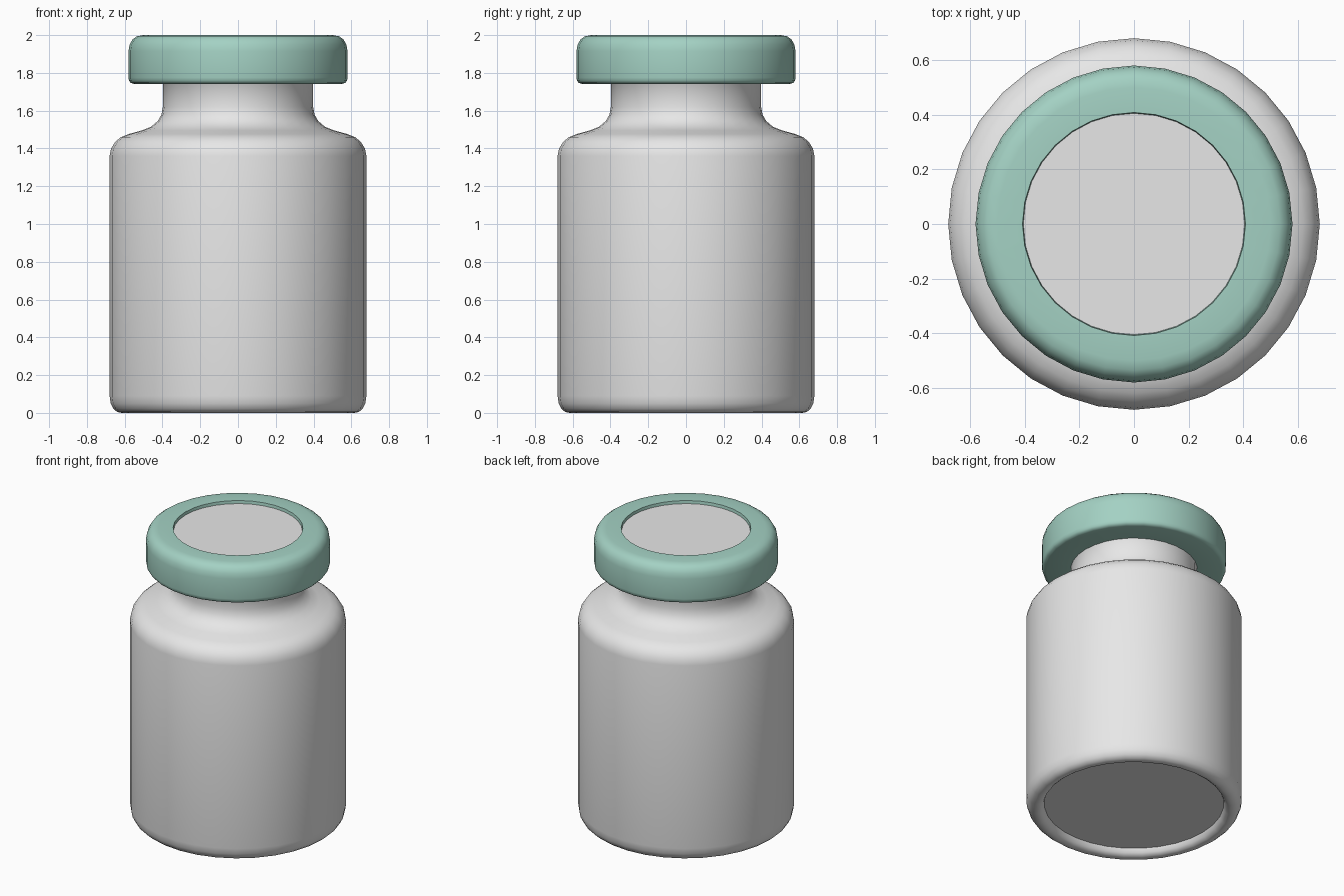
import bpy, bmesh, math

if "Cube" in bpy.data.objects:
    bpy.data.objects.remove(bpy.data.objects["Cube"])

SEGMENTS = 32


def material(name, color):
    m = bpy.data.materials.new(name)
    m.diffuse_color = (*color, 1.0)
    m.use_nodes = True
    m.node_tree.nodes["Principled BSDF"].inputs["Base Color"].default_value = m.diffuse_color
    return m


def lathe(name, profile, mat, closed=False):
    """Revolve an (r, z) profile about z; r = 0 ends become cap fans."""
    bm = bmesh.new()
    rings = []
    for r, z in profile:
        if r == 0:
            rings.append([bm.verts.new((0, 0, z))] * SEGMENTS)
        else:
            rings.append([bm.verts.new((r * math.cos(2 * math.pi * i / SEGMENTS),
                                        r * math.sin(2 * math.pi * i / SEGMENTS), z))
                          for i in range(SEGMENTS)])
    pairs = list(zip(rings, rings[1:]))
    if closed:
        pairs.append((rings[-1], rings[0]))
    for a, b in pairs:
        for i in range(SEGMENTS):
            j = (i + 1) % SEGMENTS
            bm.faces.new(list(dict.fromkeys((a[i], a[j], b[j], b[i]))))
    bmesh.ops.recalc_face_normals(bm, faces=bm.faces)
    mesh = bpy.data.meshes.new(name)
    bm.to_mesh(mesh)
    bm.free()
    mesh.materials.append(mat)
    obj = bpy.data.objects.new(name, mesh)
    bpy.context.collection.objects.link(obj)
    bpy.ops.object.select_all(action='DESELECT')
    obj.select_set(True)
    bpy.context.view_layer.objects.active = obj
    bpy.ops.object.shade_smooth_by_angle(angle=math.radians(40))
    return obj


grey = material("light grey", (0.8, 0.8, 0.8))
green = material("soft green", (0.37, 0.64, 0.55))

# Bottle: recessed base, rounded body, shoulder, neck and stopper face
lathe("bottle", [
    (0, 0.045), (0.565, 0.045), (0.575, 0.018), (0.595, 0.003), (0.615, 0),
    (0.64, 0.005), (0.66, 0.022), (0.674, 0.05), (0.68, 0.09),
    (0.68, 1.36), (0.672, 1.40), (0.65, 1.435), (0.62, 1.46), (0.58, 1.476),
    (0.51, 1.495), (0.46, 1.515), (0.425, 1.545), (0.405, 1.58),
    (0.398, 1.62), (0.398, 1.74), (0.405, 1.75), (0.405, 1.98), (0, 1.98),
], grey)

# Crimped cap ring around the neck
lathe("cap_ring", [
    (0.396, 1.742), (0.553, 1.742), (0.568, 1.747), (0.577, 1.758), (0.58, 1.775),
    (0.58, 1.915), (0.574, 1.95), (0.558, 1.978), (0.535, 1.994), (0.50, 2.0),
    (0.408, 2.0), (0.404, 1.97),
], green, closed=True)
